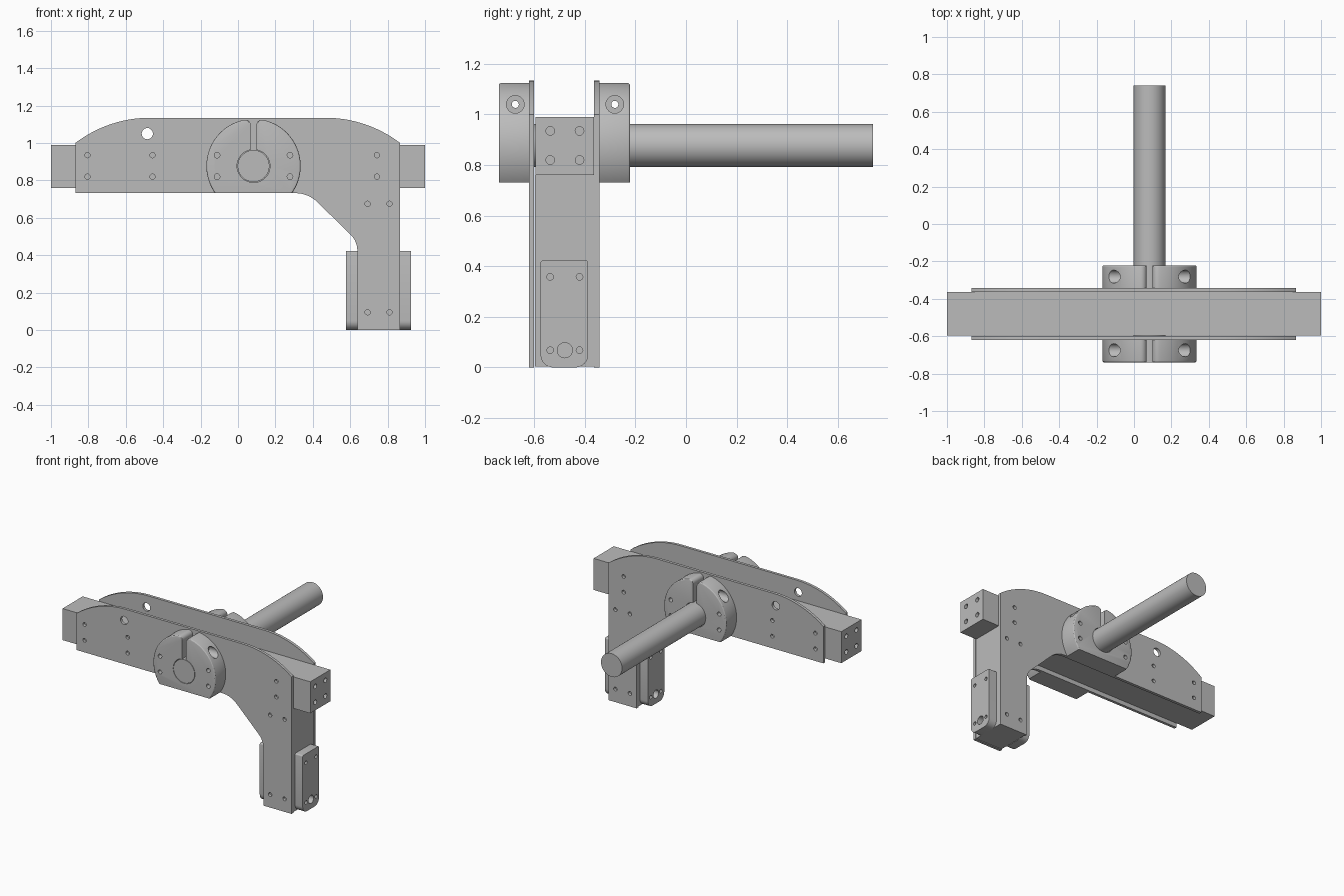
import bpy, bmesh
from math import sin, cos, asin, atan2, radians, degrees, sqrt, pi
from mathutils import Matrix, Vector

if "Cube" in bpy.data.objects:
    bpy.data.objects.remove(bpy.data.objects["Cube"])

metal = bpy.data.materials.new("plain_grey_metal")
metal.use_nodes = True
GREY = (0.5, 0.5, 0.5, 1)
metal.diffuse_color = GREY
metal.node_tree.nodes["Principled BSDF"].inputs["Base Color"].default_value = GREY


def arc(cx, cy, r, a0, a1, n):
    angles = [radians(a0 + (a1 - a0) * i / n) for i in range(n + 1)]
    return [(cx + r * cos(a), cy + r * sin(a)) for a in angles]


def place(axis, u, v, w):
    """Point with profile coordinates u, v and depth w along the axis."""
    return Vector((u, w, v)) if axis == "Y" else Vector((w, u, v))


def to_object(name, bm):
    mesh = bpy.data.meshes.new(name)
    bmesh.ops.recalc_face_normals(bm, faces=bm.faces)
    bm.to_mesh(mesh)
    bm.free()
    obj = bpy.data.objects.new(name, mesh)
    bpy.context.collection.objects.link(obj)
    mesh.materials.append(metal)
    return obj


def prism(name, outline, axis, lo, hi, round_at=None, radius=0.01):
    """Extrude an outline along an axis, rounding the rim at one end if asked."""
    bm = bmesh.new()
    face = bm.faces.new([bm.verts.new(place(axis, u, v, lo)) for u, v in outline])
    new = bmesh.ops.extrude_face_region(bm, geom=[face], use_keep_orig=True)["geom"]
    verts = [g for g in new if isinstance(g, bmesh.types.BMVert)]
    bmesh.ops.translate(bm, verts=verts, vec=place(axis, 0, 0, hi - lo))
    bmesh.ops.recalc_face_normals(bm, faces=bm.faces)
    if round_at is not None:
        rim = [e for e in bm.edges
               if all(abs(v.co.y - round_at) < 1e-5 for v in e.verts)
               and abs(sum(v.co.x for v in e.verts) / 2 - CX) > 0.02]
        bmesh.ops.bevel(bm, geom=rim, offset=radius, segments=3,
                        profile=0.5, affect="EDGES")
    return to_object(name, bm)


def rod(bm, axis, u, v, r, lo, hi, sides=24):
    turn = Matrix.Rotation(pi / 2, 4, "X" if axis == "Y" else "Y")
    bmesh.ops.create_cone(bm, cap_ends=True, segments=sides, radius1=r, radius2=r,
                          depth=hi - lo,
                          matrix=Matrix.Translation(place(axis, u, v, (lo + hi) / 2)) @ turn)


def drill(obj, holes):
    """Cut each hole (axis, u, v, radius, lo, hi) out of the part."""
    for hole in holes:
        bm = bmesh.new()
        rod(bm, *hole)
        cutter = to_object("drill_cutter", bm)
        cutter.hide_render = True
        mod = obj.modifiers.new("drill", "BOOLEAN")
        mod.operation, mod.solver, mod.object = "DIFFERENCE", "EXACT", cutter
        graph = bpy.context.evaluated_depsgraph_get()
        mesh = bpy.data.meshes.new_from_object(obj.evaluated_get(graph))
        obj.modifiers.clear()
        obj.data = mesh
        bpy.data.objects.remove(cutter)


def box(u0, u1, v0, v1):
    return [(u0, v0), (u1, v0), (u1, v1), (u0, v1)]


CX, CZ, R = 0.083, 0.877, 0.252      # shaft centre and clamp radius
ROWS = (0.82, 0.935)                 # heights of the upper screw rows
COLS = (-0.537, -0.421)              # screw columns on the end faces
parts = []

# Beam with tapped ends, and the leg below it
beam = prism("beam", box(-0.595, -0.363, 0.76, 0.99), "X", -1, 1)
drill(beam, [("X", y, z, 0.017, lo, lo + 0.16)
             for y in COLS for z in ROWS for lo in (-1.08, 0.92)])
leg = prism("leg", box(-0.597, -0.363, 0.003, 0.76), "X", 0.643, 0.863)
parts += [beam, leg]

# Two arched side plates
span = degrees(asin(0.4 / 0.66))
outline = ([(-0.87, 0.732)]
           + arc(0.306, 0.562, 0.17, 90, 45, 8)
           + arc(0.52, 0.425, 0.118, 45, 0, 8)
           + [(0.638, 0), (0.867, 0)]
           + arc(0.467, 0.475, 0.66, 90 - span, 90, 14)
           + arc(-0.47, 0.475, 0.66, 90, 90 + span, 14))
screws = [(x, z) for x in (-0.805, -0.457, 0.743) for z in ROWS]
screws += [(x, z) for x in (0.693, 0.81) for z in (0.095, 0.675)]
for name, lo, hi in (("front_plate", -0.62, -0.6), ("back_plate", -0.363, -0.342)):
    plate = prism(name, outline, "Y", lo, hi)
    drill(plate, [("Y", x, z, 0.014, lo - 0.05, hi + 0.05) for x, z in screws]
          + [("Y", -0.485, 1.05, 0.03, lo - 0.05, hi + 0.05)])
    parts.append(plate)

# Split shaft clamps: flat bottom, slot with rounded lips
lip, half = 0.03, 0.015
lip_z = sqrt((R - lip) ** 2 - (half + lip) ** 2)
lip_end = degrees(atan2(lip_z, half + lip))
side = ([(half, 0.07)] + arc(half + lip, lip_z, lip, 180, lip_end, 8)
        + arc(0, 0, R, lip_end, degrees(asin(-0.145 / R)), 40)[1:])
ring = side + [(-u, v) for u, v in reversed(side)]
ring = [(CX + u, CZ + v) for u, v in ring]
for name, lo, hi, outer in (("front_clamp", -0.74, -0.62, -0.74),
                            ("back_clamp", -0.342, -0.221, -0.221)):
    clamp = prism(name, ring, "Y", lo, hi, round_at=outer)
    mid = (lo + hi) / 2 + (0.005 if outer == lo else 0)
    holes = [("Y", CX, CZ, 0.088, lo - 0.05, hi + 0.05, 48)]
    holes += [("Y", CX + s * 0.195, z, 0.015, lo - 0.05, hi + 0.05)
              for s in (-1, 1) for z in ROWS]
    # Cross bolt hole with a counterbore on each side
    holes += [("X", mid, 1.04, 0.014, CX - 0.4, CX + 0.4),
              ("X", mid, 1.04, 0.035, CX + 0.13, CX + 0.4),
              ("X", mid, 1.04, 0.035, CX - 0.4, CX - 0.13)]
    drill(clamp, holes)
    parts.append(clamp)

# Long shaft
bm = bmesh.new()
rod(bm, "Y", CX, CZ, 0.085, -0.74, 0.74, 64)
parts.append(to_object("shaft", bm))

# Foot pads on both sides of the leg
pad = (arc(-0.525, 0.05, 0.05, 180, 270, 8) + arc(-0.437, 0.05, 0.05, 270, 360, 8)
       + arc(-0.397, 0.413, 0.01, 0, 90, 4) + arc(-0.565, 0.413, 0.01, 90, 180, 4))
for name, lo, hi in (("right_foot_pad", 0.578, 0.643), ("left_foot_pad", 0.863, 0.925)):
    foot = prism(name, pad, "X", lo, hi)
    drill(foot, [("X", y, z, 0.013, lo - 0.05, hi + 0.05)
                 for y in COLS for z in (0.068, 0.358)]
          + [("X", -0.479, 0.068, 0.03, lo - 0.05, hi + 0.05)])
    parts.append(foot)

# Smooth the curved walls and keep edges crisp
bpy.ops.object.select_all(action="DESELECT")
for obj in parts:
    obj.select_set(True)
bpy.context.view_layer.objects.active = parts[0]
bpy.ops.object.shade_smooth_by_angle(angle=radians(25))
